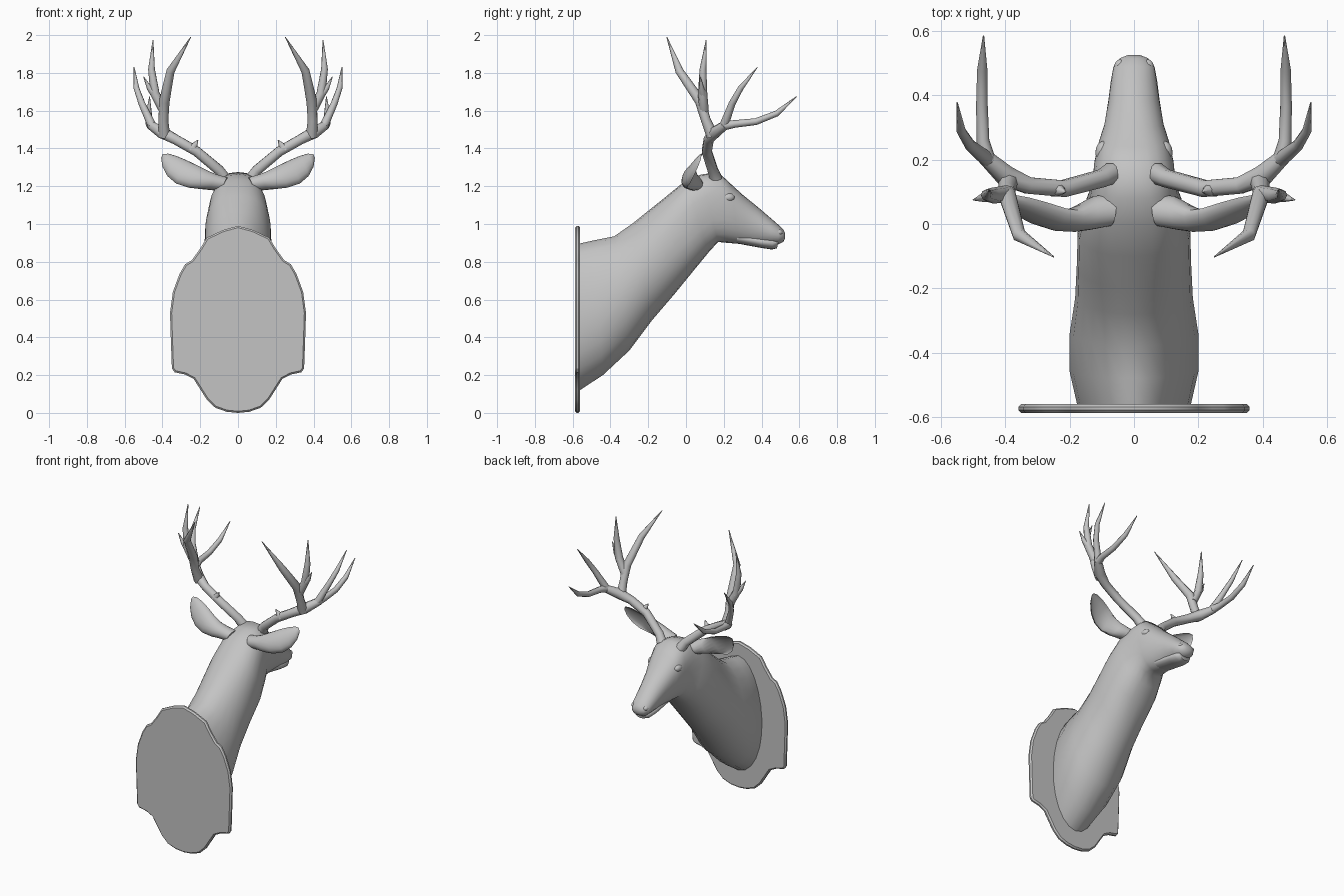
import bpy, bmesh
from math import sin, cos, pi, copysign
from mathutils import Vector

if "Cube" in bpy.data.objects:
    bpy.data.objects.remove(bpy.data.objects["Cube"])

grey = bpy.data.materials.new("plain grey")
grey.use_nodes = True
grey.diffuse_color = (0.55, 0.55, 0.55, 1)
grey.node_tree.nodes["Principled BSDF"].inputs["Base Color"].default_value = grey.diffuse_color


def finish(ob, angle):
    bpy.ops.object.select_all(action='DESELECT')
    ob.select_set(True)
    bpy.context.view_layer.objects.active = ob
    if not ob.data.materials:
        ob.data.materials.append(grey)
    bpy.ops.object.shade_smooth_by_angle(angle=angle)
    return ob


def mesh_object(name, bm, angle=1.1):
    bmesh.ops.recalc_face_normals(bm, faces=bm.faces)
    me = bpy.data.meshes.new(name)
    bm.to_mesh(me)
    bm.free()
    ob = bpy.data.objects.new(name, me)
    bpy.context.collection.objects.link(ob)
    return finish(ob, angle)


def loft(name, rings):
    """Skin a list of equal point rings and cap both ends."""
    bm = bmesh.new()
    loops = [[bm.verts.new(p) for p in ring] for ring in rings]
    n = len(loops[0])
    for a, b in zip(loops, loops[1:]):
        for i in range(n):
            j = (i + 1) % n
            bm.faces.new((a[i], a[j], b[j], b[i]))
    bm.faces.new(loops[0])
    bm.faces.new(loops[-1])
    return mesh_object(name, bm)


def egg_ring(top, bottom, width, k, e=1, n=24):
    """Section between a top and a bottom (y, z) point; k > 0 narrows the bottom, e < 1 is boxier."""
    t, b = Vector(top), Vector(bottom)
    mid, half = (t + b) / 2, (t - b) / 2
    ring = []
    for i in range(n):
        a = 2 * pi * i / n
        c, s = (copysign(abs(v) ** e, v) for v in (cos(a), sin(a)))
        p = mid + half * s
        ring.append((width * c * (1 + k * s), p.x, p.y))
    return ring


def tube(name, points, radii):
    """Tapered branch with slightly angular bends through the points."""
    cu = bpy.data.curves.new(name, 'CURVE')
    cu.dimensions = '3D'
    cu.bevel_depth = 1
    cu.bevel_resolution = 2
    cu.use_fill_caps = True
    sp = cu.splines.new('POLY')
    sp.points.add(len(points) - 1)
    for pt, p, r in zip(sp.points, points, radii):
        pt.co, pt.radius = (*p, 1), r
    cu.materials.append(grey)
    ob = bpy.data.objects.new(name, cu)
    bpy.context.collection.objects.link(ob)
    bpy.ops.object.select_all(action='DESELECT')
    ob.select_set(True)
    bpy.context.view_layer.objects.active = ob
    bpy.ops.object.convert(target='MESH')
    return finish(bpy.context.object, 1.1)


def ball(name, center, scale):
    bm = bmesh.new()
    bmesh.ops.create_uvsphere(bm, u_segments=16, v_segments=10, radius=1)
    for v in bm.verts:
        v.co = Vector(center) + Vector(v.co[i] * scale[i] for i in range(3))
    return mesh_object(name, bm)


# Wall plaque: half outline mirrored, extruded and bevelled
half = [(0, .99), (.08, .968), (.165, .928), (.2, .87), (.245, .808), (.28, .787),
        (.31, .735), (.345, .64), (.36, .53), (.356, .4), (.35, .235), (.335, .215),
        (.28, .203), (.235, .18), (.2, .125), (.165, .07), (.12, .027), (.06, .006), (0, 0)]
outline = half + [(-x, z) for x, z in half[-2:0:-1]]
bm = bmesh.new()
face = bm.faces.new([bm.verts.new((x, -.588, z)) for x, z in outline])
ext = bmesh.ops.extrude_face_region(bm, geom=[face])
bmesh.ops.translate(bm, vec=(0, .028, 0),
                    verts=[g for g in ext["geom"] if isinstance(g, bmesh.types.BMVert)])
plaque = mesh_object("plaque", bm, .6)
bev = plaque.modifiers.new("rim", 'BEVEL')
bev.width, bev.segments, bev.limit_method, bev.angle_limit = .009, 1, 'ANGLE', 1.2

# Neck, head and muzzle: top point, bottom point, half width, egg factor, boxiness
body = [((-.57, .895), (-.57, .115), .175, -.08), ((-.48, .915), (-.44, .2), .2, -.1),
        ((-.38, .935), (-.3, .33), .2, -.1), ((-.28, 1.005), (-.18, .49), .183, -.04),
        ((-.2, 1.07), (-.06, .63), .178, 0, .95), ((-.1, 1.15), (.05, .765), .175, 0, .85),
        ((0, 1.232), (.12, .85), .153, .04, .78), ((.08, 1.262), (.17, .905), .13, .06, .75),
        ((.17, 1.275), (.22, .9), .123, .1, .8), ((.24, 1.21), (.28, .895), .108, .14, .85),
        ((.3, 1.155), (.32, .89), .092, .12, .9), ((.38, 1.09), (.385, .885), .08, .08),
        ((.45, 1.03), (.44, .89), .072, 0), ((.49, .995), (.488, .892), .064, 0),
        ((.515, .97), (.515, .905), .045, 0), ((.525, .95), (.525, .925), .02, 0)]
loft("neck_and_head", [egg_ring(*s) for s in body])

# Lower jaw
jaw = [((.27, .96), (.27, .897), .065, 0), ((.4, .935), (.4, .873), .064, 0),
       ((.46, .93), (.455, .865), .058, 0), ((.49, .92), (.482, .872), .042, 0)]
loft("lower_jaw", [egg_ring(*s, n=16) for s in jaw])

# Ear stations: centre, half width, cup depth, front bulge (negative is hollow)
ear = [((.07, .04, 1.21), .04, .045, 1.2), ((.13, .03, 1.222), .045, .046, 1.2),
       ((.175, .022, 1.232), .054, .043, .9), ((.235, .026, 1.25), .067, .042, -.1),
       ((.3, .044, 1.276), .072, .036, -.55), ((.35, .062, 1.307), .062, .03, -.6),
       ((.385, .077, 1.338), .04, .02, -.55), ((.402, .085, 1.36), .012, .008, -.4)]


def ear_ring(center, width, depth, bulge, side, n=8):
    c, across = Vector(center), Vector((-.38, .33, .86))
    ring = []
    for i in range(2 * n):
        a = pi * i / n
        push = -depth * sin(a) if i <= n else -depth * bulge * sin(a)
        p = c + across * width * cos(a) + Vector((0, push, -.3 * push))
        ring.append((p.x * side, p.y, p.z))
    return ring


# Antler branches: points and radii
antler = {
    "main_beam": ([(.07, .158, 1.24), (.1, .142, 1.285), (.22, .11, 1.385), (.33, .12, 1.447),
                   (.4, .15, 1.483), (.465, .21, 1.525)],
                  [.034, .029, .028, .028, .034, .024]),
    "forward_tine": ([(.455, .195, 1.52), (.47, .26, 1.53), (.473, .37, 1.542),
                      (.472, .48, 1.585), (.468, .585, 1.675)],
                     [.026, .02, .018, .016, .002]),
    "outer_tine": ([(.455, .2, 1.52), (.51, .245, 1.64), (.538, .29, 1.72), (.55, .378, 1.83)],
                   [.024, .018, .015, .002]),
    "upright_beam": ([(.39, .14, 1.465), (.395, .105, 1.55), (.39, .075, 1.65), (.357, -.035, 1.81),
                      (.25, -.102, 1.99)],
                     [.032, .026, .028, .022, .002]),
    "rear_tine": ([(.392, .095, 1.6), (.44, .088, 1.69), (.458, .09, 1.82), (.45, .107, 1.975)],
                  [.026, .025, .018, .002]),
    "spur": ([(.435, .09, 1.68), (.47, .082, 1.72), (.5, .075, 1.78)], [.024, .014, .002]),
    "brow_tine": ([(.25, .11, 1.395), (.23, .105, 1.415), (.212, .1, 1.445)], [.026, .018, .002]),
}

for side, label in ((1, "left"), (-1, "right")):
    loft(label + "_ear", [ear_ring(*s, side) for s in ear])
    for part, (pts, radii) in antler.items():
        tube(f"{label}_{part}", [(x * side, y, z) for x, y, z in pts], radii)
    # Eye under the brow, nostril
    ball(label + "_eye", (.096 * side, .222, 1.14), (.024, .036, .024))
    ball(label + "_nostril", (.043 * side, .49, .955), (.018, .022, .016))
